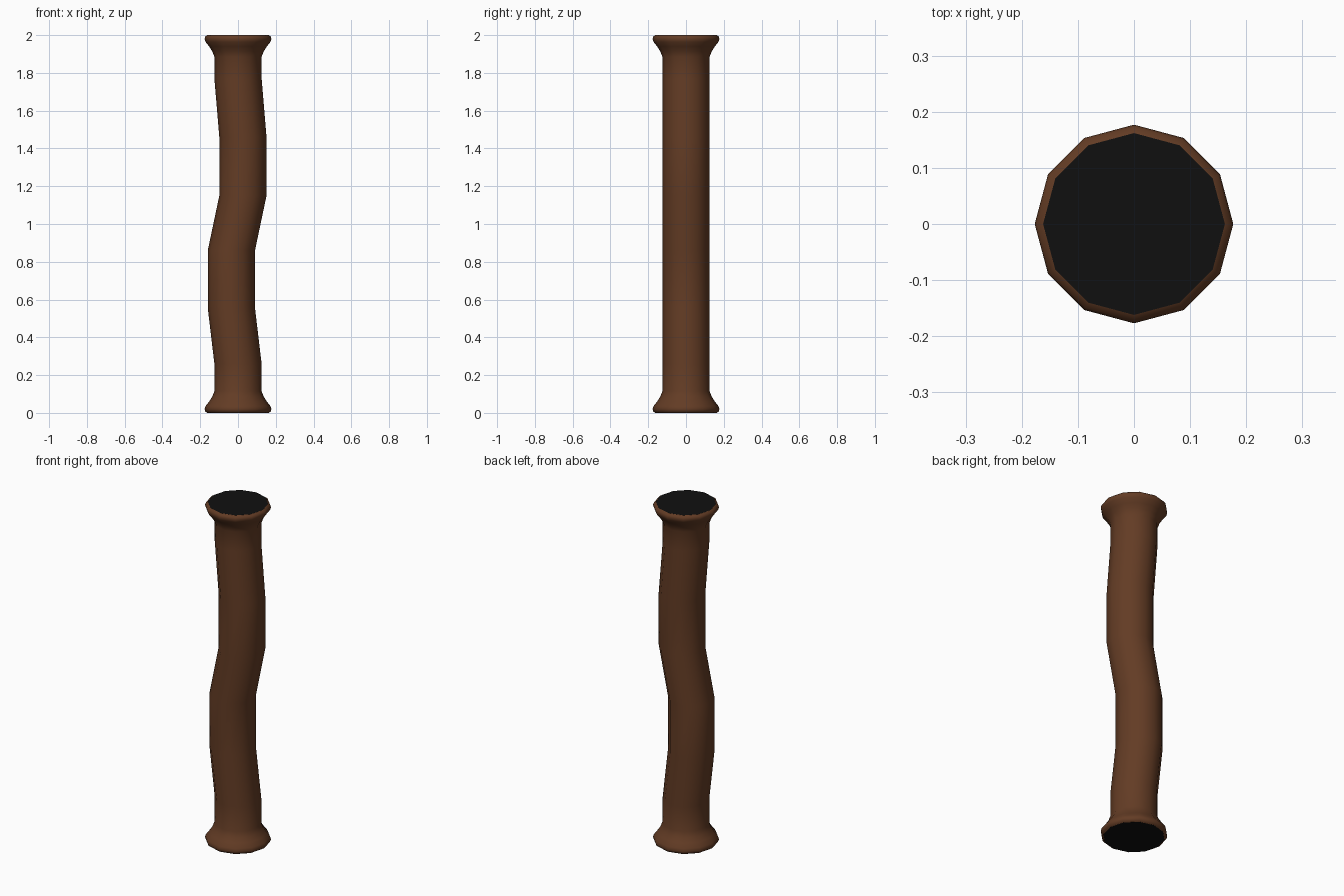
import bpy, bmesh, math

if "Cube" in bpy.data.objects:
    bpy.data.objects.remove(bpy.data.objects["Cube"])

SIDES = 12


def material(name, rgb):
    m = bpy.data.materials.new(name)
    m.diffuse_color = (*rgb, 1)
    m.use_nodes = True
    m.node_tree.nodes["Principled BSDF"].inputs["Base Color"].default_value = m.diffuse_color
    return m


brown = material("brown", (0.125, 0.045, 0.018))
black = material("black", (0.005, 0.005, 0.005))

# Flared end profile (radius, height) and the bent middle (x offset, height)
flare = [(0.162, 0.0), (0.173, 0.007), (0.177, 0.02), (0.172, 0.036),
         (0.153, 0.06), (0.137, 0.085), (0.125, 0.115)]
bends = [(0, 0.26), (-0.035, 0.555), (-0.035, 0.86),
         (0.026, 1.15), (0.026, 1.46), (0, 1.77)]
rings = [(0, r, z) for r, z in flare]
rings += [(x, 0.125, z) for x, z in bends]
rings += [(0, r, 2 - z) for r, z in reversed(flare)]


def ring(bm, x, r, z):
    step = 2 * math.pi / SIDES
    return [bm.verts.new((x + r * math.cos(i * step), r * math.sin(i * step), z))
            for i in range(SIDES)]


def add_object(name, bm, mat):
    me = bpy.data.meshes.new(name)
    bm.to_mesh(me)
    bm.free()
    me.materials.append(mat)
    ob = bpy.data.objects.new(name, me)
    bpy.context.collection.objects.link(ob)
    return ob


# Bent pipe wall
bm = bmesh.new()
loops = [ring(bm, *p) for p in rings]
for a, b in zip(loops, loops[1:]):
    for i in range(SIDES):
        j = (i + 1) % SIDES
        bm.faces.new((a[i], a[j], b[j], b[i]))
for f in bm.faces:
    f.smooth = True
add_object("pipe_wall", bm, brown)

# Black openings at both ends
for name, z in (("bottom_opening", 0), ("top_opening", 2)):
    bm = bmesh.new()
    verts = ring(bm, 0, 0.162, z)
    bm.faces.new(verts if z else verts[::-1])
    add_object(name, bm, black)
